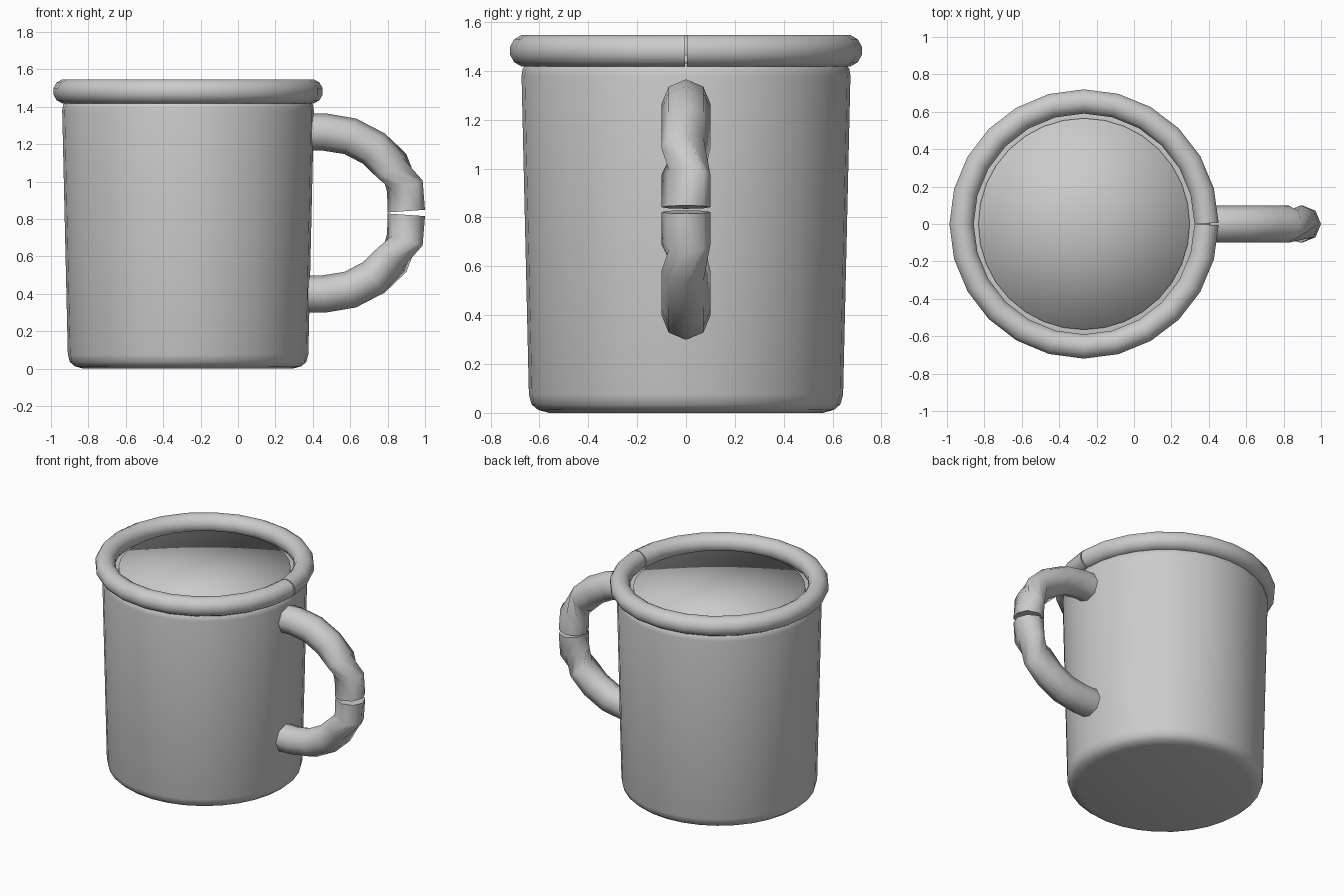
import bpy, bmesh, math
from mathutils import Vector

old = bpy.data.objects.get("Cube")
if old:
    bpy.data.objects.remove(old, do_unlink=True)

AXIS_X = -0.267      # centre line of the cup
HANDLE_Z = 0.832     # level where the handle halves meet

grey = bpy.data.materials.new("plain grey")
grey.use_nodes = True
GREY = (0.6, 0.6, 0.6, 1)
grey.diffuse_color = GREY
grey.node_tree.nodes["Principled BSDF"].inputs["Base Color"].default_value = GREY


def finish(name, bm, crease=None):
    bmesh.ops.recalc_face_normals(bm, faces=bm.faces)
    mesh = bpy.data.meshes.new(name)
    bm.to_mesh(mesh)
    bm.free()
    obj = bpy.data.objects.new(name, mesh)
    bpy.context.collection.objects.link(obj)
    mesh.materials.append(grey)
    mesh.shade_smooth()
    if crease:
        bpy.ops.object.select_all(action='DESELECT')
        obj.select_set(True)
        bpy.context.view_layer.objects.active = obj
        bpy.ops.object.shade_smooth_by_angle(angle=math.radians(crease))
    return obj


def skin(bm, rings, caps=True):
    """Join successive rings of points with quads and close the ends."""
    loops = [[bm.verts.new(p) for p in ring] for ring in rings]
    n = len(loops[0])
    for a, b in zip(loops, loops[1:]):
        for i in range(n):
            j = (i + 1) % n
            bm.faces.new((a[i], a[j], b[j], b[i]))
    if caps:
        for loop in (loops[0], loops[-1]):
            mid = sum((v.co for v in loop), Vector()) / n
            tip = bm.verts.new(mid)
            for i in range(n):
                bm.faces.new((loop[i], loop[(i + 1) % n], tip))


def circle(r, z, n):
    return [Vector((AXIS_X + r * math.cos(math.tau * i / n),
                    r * math.sin(math.tau * i / n), z)) for i in range(n)]


# Tapered cup body with rounded bottom and top edges
bm = bmesh.new()
profile = [(0.56, 0.0), (0.605, 0.012), (0.632, 0.035), (0.643, 0.075),
           (0.673, 1.38), (0.668, 1.41), (0.65, 1.43), (0.57, 1.435)]
skin(bm, [circle(r, z, 32) for r, z in profile])
finish("cup_body", bm)

# Filling that closes the mouth of the cup
bm = bmesh.new()
skin(bm, [circle(0.565, z, 32) for z in (1.40, 1.465)])
finish("cup_filling", bm)

# Rolled rim, an open tube whose ends meet on the handle side
bm = bmesh.new()
rings = []
STEPS, SIDES = 24, 12
for k in range(STEPS + 1):
    a = 0.006 + (math.tau - 0.012) * k / STEPS
    out = Vector((math.cos(a), math.sin(a), 0))
    rings.append([Vector((AXIS_X, 0, 1.482)) + out * (0.655 + 0.067 * math.cos(t))
                  + Vector((0, 0, 0.067 * math.sin(t)))
                  for t in (math.tau * (i + 0.5) / SIDES for i in range(SIDES))])
skin(bm, rings)
finish("rolled_rim", bm, 50)


# Handle halves: x, height above the meeting level, tube direction, twist
stations = [(0.33, 0.433, 0, 0), (0.46, 0.433, -4, 0), (0.60, 0.41, -18, 0),
            (0.725, 0.345, -36, 0), (0.825, 0.25, -48, 0),
            (0.892, 0.143, -72, 90), (0.90, 0.010, -86, 90)]


def handle_half(name, side):
    bm = bmesh.new()
    rings = []
    for x, h, pitch, twist in stations:
        p = math.radians(pitch)
        across = Vector((-math.sin(p), 0, side * math.cos(p)))
        ring = []
        for i in range(8):
            t = math.tau * i / 8 + math.radians(twist)
            ring.append(Vector((x, 0, HANDLE_Z + side * h))
                        + 0.1 * (across * math.cos(t) + Vector((0, math.sin(t), 0))))
        rings.append(ring)
    skin(bm, rings)
    finish(name, bm, 60)


handle_half("upper_handle", 1)
handle_half("lower_handle", -1)
